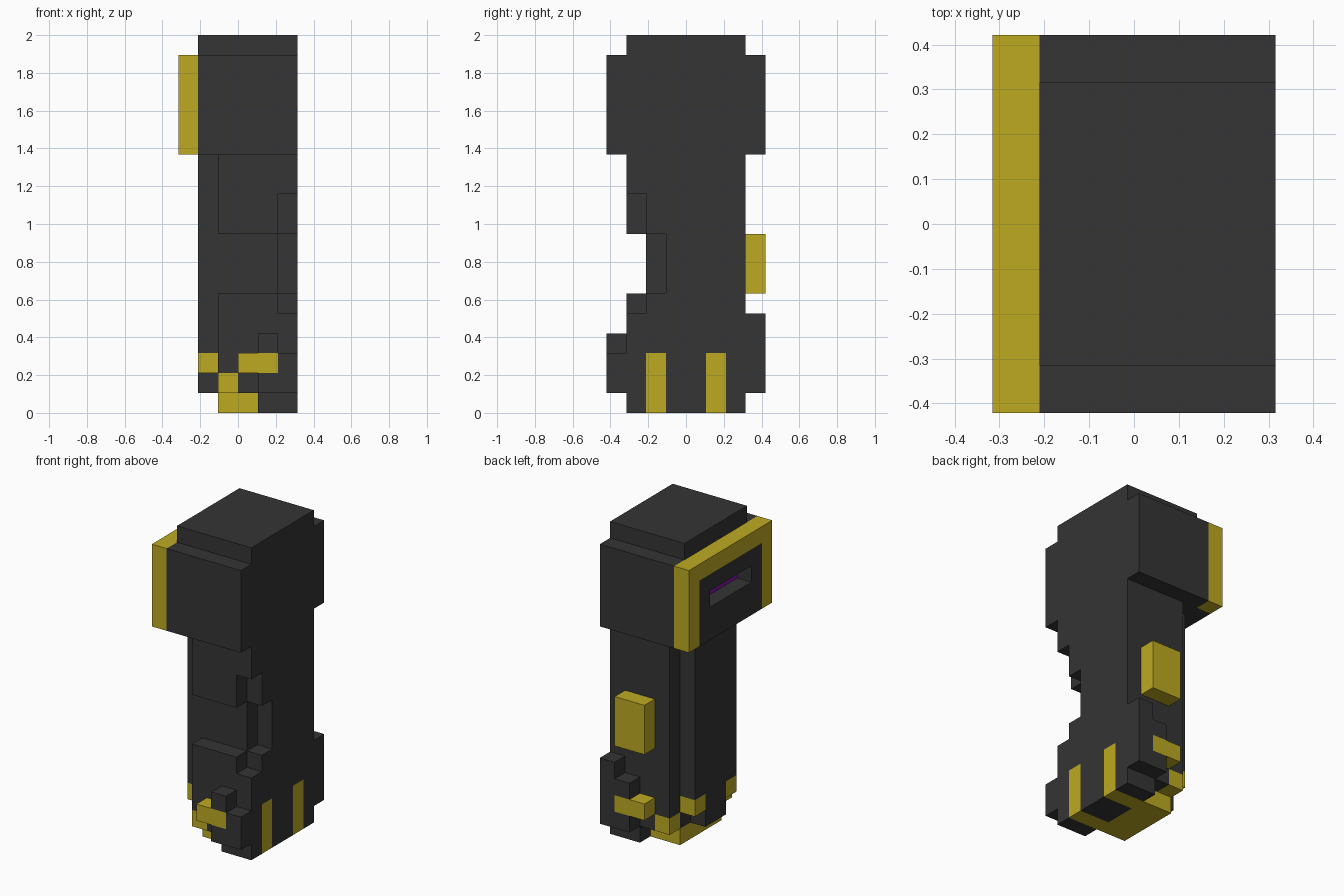
import bpy, bmesh

if "Cube" in bpy.data.objects:
    bpy.data.objects.remove(bpy.data.objects["Cube"], do_unlink=True)

U = 2 / 19  # one grid cell; the figure is 6 x 8 x 19 cells


def material(name, rgb):
    m = bpy.data.materials.new(name)
    m.use_nodes = True
    m.diffuse_color = (*rgb, 1)
    bsdf = next(n for n in m.node_tree.nodes if n.type == 'BSDF_PRINCIPLED')
    bsdf.inputs["Base Color"].default_value = (*rgb, 1)
    return m


DARK = material("charcoal", (0.035, 0.035, 0.035))
GOLD = material("gold", (0.515, 0.402, 0.016))
PURPLE = material("purple", (0.22, 0.008, 0.40))


def slab(name, x0, x1, profile, mat):
    """Extrude a (y, z) side profile from x0 to x1, all in cells."""
    bm = bmesh.new()
    face = bm.faces.new([bm.verts.new(((x0 - 3) * U, (y - 4) * U, z * U)) for y, z in profile])
    ext = bmesh.ops.extrude_face_region(bm, geom=[face])
    moved = [v for v in ext["geom"] if isinstance(v, bmesh.types.BMVert)]
    bmesh.ops.translate(bm, verts=moved, vec=((x1 - x0) * U, 0, 0))
    bmesh.ops.recalc_face_normals(bm, faces=bm.faces)
    mesh = bpy.data.meshes.new(name)
    bm.to_mesh(mesh)
    bm.free()
    mesh.materials.append(mat)
    obj = bpy.data.objects.new(name, mesh)
    bpy.context.scene.collection.objects.link(obj)


def box(name, x, y, z, mat):
    slab(name, *x, [(y[0], z[0]), (y[1], z[0]), (y[1], z[1]), (y[0], z[1])], mat)


def pair(name, x, y, z, mat):
    """The same box at the front and mirrored to the back."""
    box("front_" + name, x, y, z, mat)
    box("back_" + name, x, (8 - y[1], 8 - y[0]), z, mat)


# Head and cap
box("head", (1, 6), (0, 8), (13, 18), DARK)
box("head_cap", (1, 6), (1, 7), (18, 19), DARK)

# Face side: gold arch, dark plate with a slot, purple strip deep in the slot
box("arch_top", (0, 1), (0, 8), (17, 18), GOLD)
pair("arch_post", (0, 1), (0, 1), (13, 17), GOLD)
box("face_plate_lower", (0, 1), (1, 7), (13, 15), DARK)
box("face_plate_upper", (0, 1), (1, 7), (16, 17), DARK)
pair("face_plate_side", (0, 1), (1, 2), (15, 16), DARK)
box("slot_glow", (0.95, 1), (2, 6), (15, 16), PURPLE)

# Torso, in slabs from right to left
slab("chest_ridge", 1, 2, [(2, 3), (3, 3), (3, 1), (5, 1), (5, 3), (6, 3), (6, 13), (2, 13)], DARK)
notch = [(7, 13), (1, 13), (1, 9), (2, 9), (2, 6), (1, 6)]
slab("torso_inner", 2, 3, [(1, 2), (2, 2), (2, 1), (6, 1), (6, 2), (7, 2)] + notch, DARK)
slab("torso_middle", 3, 5, [(1, 1), (7, 1)] + notch, DARK)
slab("torso_outer", 5, 6, [(1, 3), (7, 3), (7, 13), (1, 13), (1, 11), (2, 11),
                           (2, 9), (3, 9), (3, 6), (2, 6), (2, 5), (1, 5)], DARK)

# Base: gold straps run up the outer side and under the sole
for name, x, z in (("sole", (4, 6), (0, 1)), ("ankle", (5, 6), (1, 3))):
    box(name + "_centre", x, (3, 5), z, DARK)
    pair(name + "_strap", x, (2, 3), z, GOLD)
    pair(name + "_edge", x, (1, 2), z, DARK)
box("gold_sole", (2, 4), (2, 6), (0, 1), GOLD)
pair("gold_corner", (2, 3), (1, 2), (1, 2), GOLD)
pair("gold_ridge_foot", (1, 2), (2, 3), (2, 3), GOLD)

# Stepped knobs at front and back
pair("knob_lower", (4, 5), (0, 1), (1, 2), DARK)
pair("knob_clasp", (3, 5), (0, 1), (2, 3), GOLD)
pair("knob_upper", (4, 5), (0, 1), (3, 4), DARK)
box("front_knob_post", (5, 6), (0, 1), (1, 3), DARK)
box("back_knob_post", (5, 6), (7, 8), (1, 5), DARK)

# Gold block on the back
box("back_block", (3, 5), (7, 8), (6, 9), GOLD)
